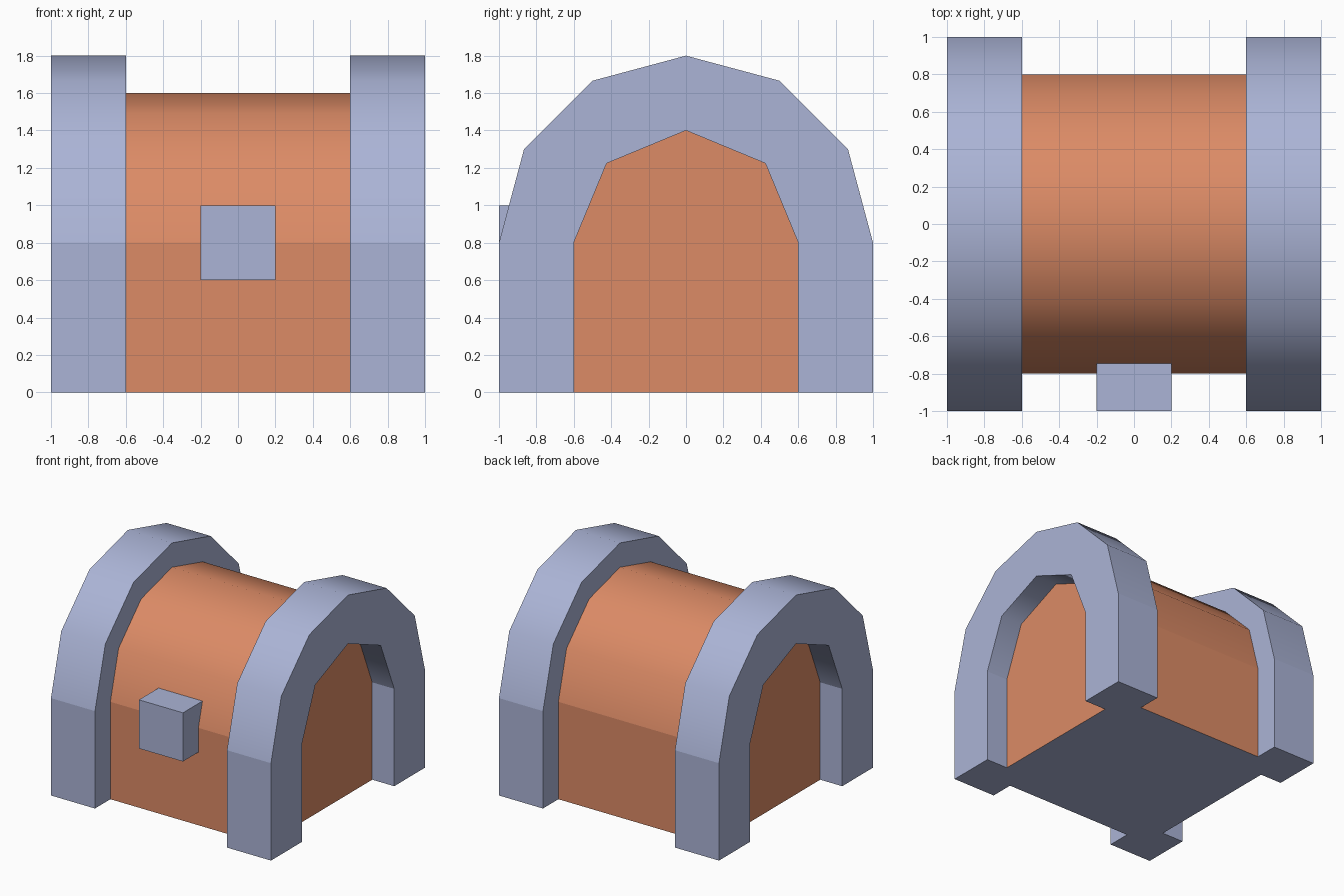
import bpy, bmesh, math

if "Cube" in bpy.data.objects:
    bpy.data.objects.remove(bpy.data.objects["Cube"])


def material(name, rgb):
    """Flat material from sRGB 0-255 values, stored as linear."""
    m = bpy.data.materials.new(name)
    lin = [((c / 255 + 0.055) / 1.055) ** 2.4 for c in rgb]
    m.diffuse_color = (*lin, 1)
    m.use_nodes = True
    m.node_tree.nodes["Principled BSDF"].inputs["Base Color"].default_value = m.diffuse_color
    return m


WOOD = material("orange wood", (220, 139, 102))
METAL = material("grey metal", (171, 180, 214))


def finish(name, bm, mats, smooth=False):
    bmesh.ops.recalc_face_normals(bm, faces=bm.faces)
    me = bpy.data.meshes.new(name)
    bm.to_mesh(me)
    bm.free()
    for m in mats:
        me.materials.append(m)
    ob = bpy.data.objects.new(name, me)
    bpy.context.collection.objects.link(ob)
    if smooth:
        bpy.ops.object.select_all(action='DESELECT')
        ob.select_set(True)
        bpy.context.view_layer.objects.active = ob
        bpy.ops.object.shade_smooth_by_angle(angle=math.radians(50))
    return ob


def box(name, lo, hi, mats):
    bm = bmesh.new()
    bmesh.ops.create_cube(bm, size=1)
    for v in bm.verts:
        v.co = [(a + b) / 2 + c * (b - a) for a, b, c in zip(lo, hi, v.co)]
    return finish(name, bm, mats)


def arc(radius, segments, z=0.8):
    """Half circle of (y, z) points above height z."""
    return [(radius * math.cos(math.pi * i / segments),
             z + radius * math.sin(math.pi * i / segments))
            for i in range(segments + 1)]


def extrude_x(name, profile, x0, x1, mat):
    """Closed prism of a (y, z) profile along x."""
    bm = bmesh.new()
    face = bm.faces.new([bm.verts.new((x0, y, z)) for y, z in profile])
    ext = bmesh.ops.extrude_face_region(bm, geom=[face], use_keep_orig=True)
    moved = [g for g in ext["geom"] if isinstance(g, bmesh.types.BMVert)]
    bmesh.ops.translate(bm, verts=moved, vec=(x1 - x0, 0, 0))
    return finish(name, bm, [mat], smooth=True)


# Chest box, with a metal underside
chest = box("chest_box", (-0.8, -0.8, 0), (0.8, 0.8, 0.8), [WOOD, METAL])
for p in chest.data.polygons:
    p.material_index = 1 if p.normal.z < -0.5 else 0

# Rounded lid
extrude_x("lid", arc(0.8, 6), -0.8, 0.8, WOOD)

# Metal arches over the lid and the corner posts below them
for side, sx in (("left", -1), ("right", 1)):
    x0, x1 = sorted((0.6 * sx, 1.0 * sx))
    extrude_x(f"{side}_arch", arc(1.0, 6) + arc(0.6, 4)[::-1], x0, x1, METAL)
    for end, sy in (("front", -1), ("back", 1)):
        y0, y1 = sorted((0.6 * sy, 1.0 * sy))
        box(f"{end}_{side}_post", (x0, y0, 0), (x1, y1, 0.8), [METAL])

# Lock on the front
box("lock", (-0.2, -1.0, 0.6), (0.2, -0.7, 1.0), [METAL])
